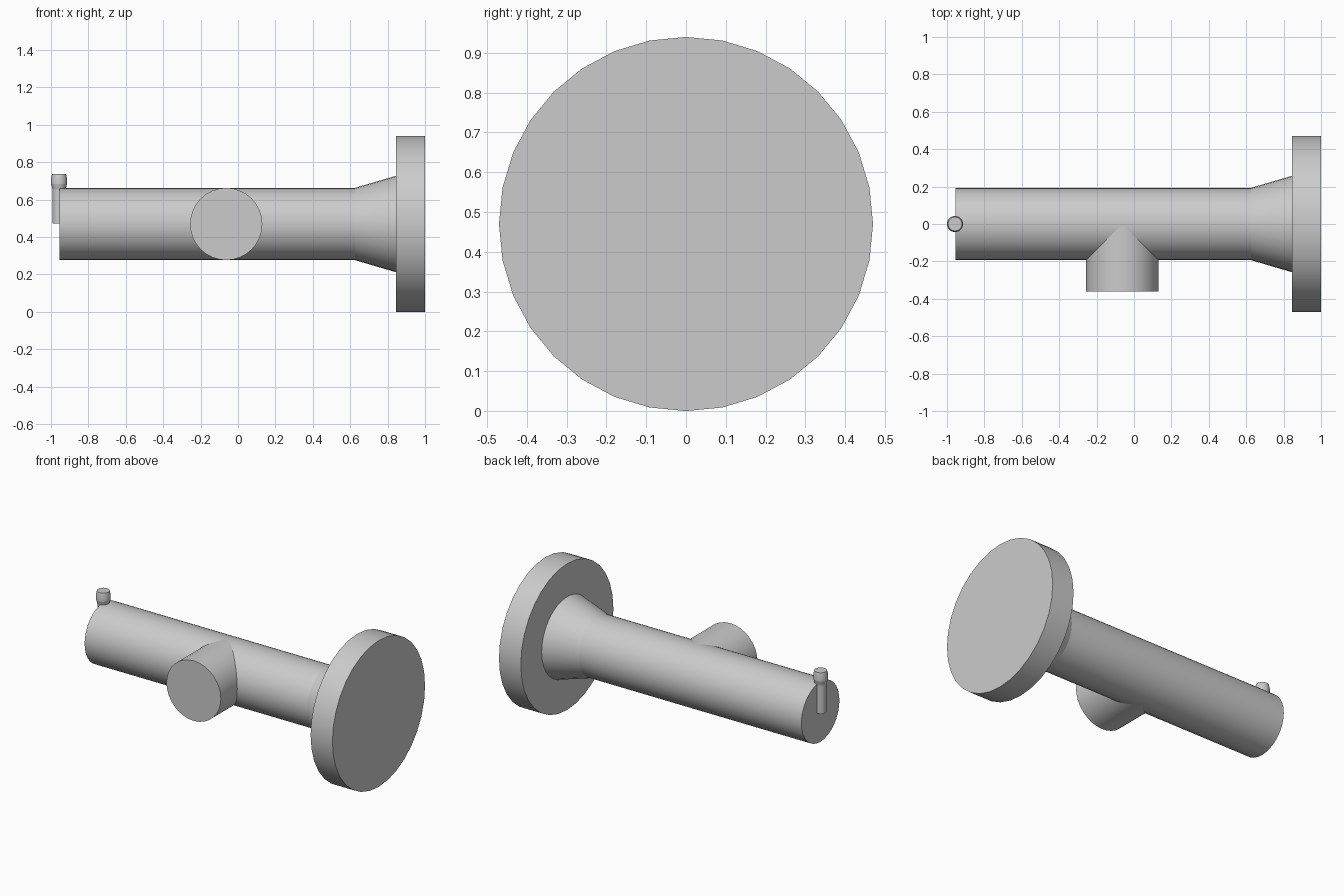
import bpy
from math import pi, sin, cos, radians
from mathutils import Matrix, Vector

if "Cube" in bpy.data.objects:
    bpy.data.objects.remove(bpy.data.objects["Cube"])

SIDES = 32
AXIS_Z = 0.47


def turned(name, profile, rotation, location):
    """Revolve (radius, distance) points around local z, capped at both ends."""
    verts = [(r * cos(2 * pi * i / SIDES), r * sin(2 * pi * i / SIDES), h)
             for r, h in profile for i in range(SIDES)]
    faces = [tuple(reversed(range(SIDES)))]
    for k in range(len(profile) - 1):
        a, b = k * SIDES, (k + 1) * SIDES
        for i in range(SIDES):
            j = (i + 1) % SIDES
            faces.append((a + i, a + j, b + j, b + i))
    faces.append(tuple(range(len(verts) - SIDES, len(verts))))
    mesh = bpy.data.meshes.new(name)
    mesh.from_pydata(verts, [], faces)
    mesh.transform(Matrix.Translation(Vector(location)) @ rotation)
    obj = bpy.data.objects.new(name, mesh)
    bpy.context.collection.objects.link(obj)
    bpy.ops.object.select_all(action='DESELECT')
    obj.select_set(True)
    bpy.context.view_layer.objects.active = obj
    bpy.ops.object.shade_smooth_by_angle(angle=radians(14))
    return obj


along_x = Matrix.Rotation(pi / 2, 4, 'Y')
along_front = Matrix.Rotation(pi / 2, 4, 'X')
upright = Matrix.Identity(4)

# Main pipe with flared neck and wide end flange
turned("main_pipe", [(0.193, -0.955), (0.193, 0.625), (0.258, 0.845),
                     (0.47, 0.845), (0.47, 1.0)], along_x, (0, 0, AXIS_Z))

# Side branch, starting on the pipe axis
turned("side_branch", [(0.193, 0.0), (0.193, 0.36)], along_front,
       (-0.063, 0, AXIS_Z))

# Small pin with a thicker chamfered head at the pipe end
turned("end_pin", [(0.034, 0.003), (0.035, 0.185), (0.043, 0.215),
                   (0.043, 0.243), (0.037, 0.268)], upright,
       (-0.957, 0, AXIS_Z))
